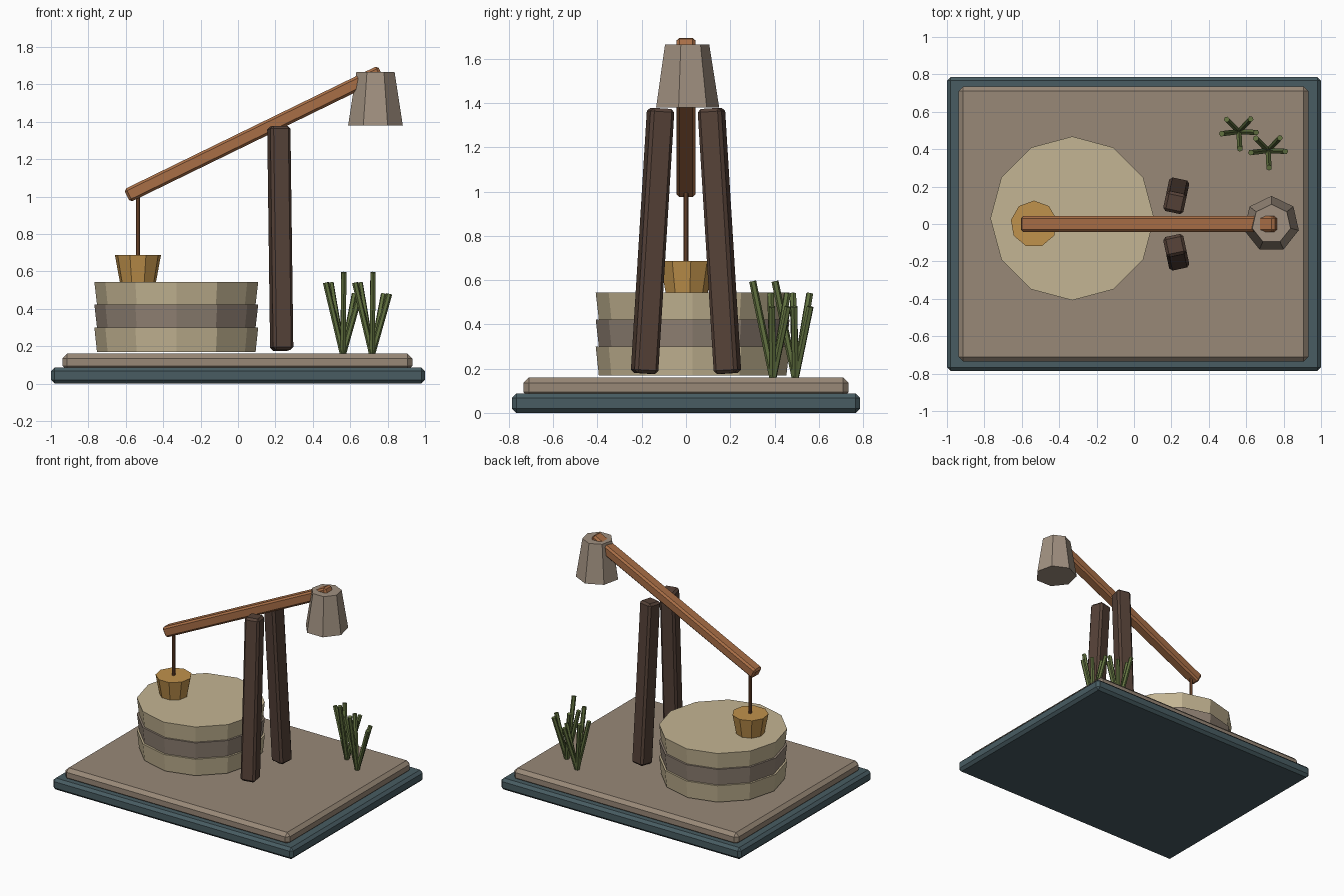
import bpy, math
from mathutils import Vector, Matrix

cube = bpy.data.objects.get("Cube")
if cube:
    bpy.data.objects.remove(cube, do_unlink=True)


def material(name, srgb):
    lin = [(c / 255 / 12.92) if c < 11 else ((c / 255 + 0.055) / 1.055) ** 2.4 for c in srgb]
    m = bpy.data.materials.new(name)
    m.use_nodes = True
    m.diffuse_color = (*lin, 1)
    m.node_tree.nodes["Principled BSDF"].inputs["Base Color"].default_value = (*lin, 1)
    return m


slate = material("slate", (72, 92, 98))
earth = material("earth", (152, 136, 119))
pale_stone = material("pale stone", (196, 181, 147))
dark_stone = material("dark stone", (147, 132, 118))
weight_stone = material("weight stone", (160, 144, 128))
brass_wood = material("golden wood", (192, 146, 76))
beam_wood = material("warm wood", (168, 110, 70))
dark_wood = material("dark wood", (86, 66, 56))
rope_brown = material("rope brown", (128, 82, 52))
reed_green = material("reed green", (98, 114, 64))


def finish(name, mat, bevel=0):
    ob = bpy.context.object
    ob.name = name
    ob.data.materials.append(mat)
    if bevel:
        mod = ob.modifiers.new("bevel", "BEVEL")
        mod.width = bevel
        mod.segments = 1
    return ob


def box(name, mat, size, loc, rot=None, bevel=0.015):
    """Bevelled box; size is baked into the mesh so the bevel stays even."""
    bpy.ops.mesh.primitive_cube_add(size=1)
    ob = finish(name, mat, bevel)
    ob.data.transform(Matrix.Diagonal((*size, 1)))
    ob.matrix_world = Matrix.Translation(loc) @ (rot or Matrix()).to_4x4()
    return ob


def drum(name, mat, sides, x, y, z0, z1, r0, r1):
    """Tapered drum with a corner pointing to +y."""
    bpy.ops.mesh.primitive_cone_add(vertices=sides, radius1=r0, radius2=r1, depth=z1 - z0,
                                    location=(x, y, (z0 + z1) / 2))
    return finish(name, mat)


def rod(name, mat, a, b, radius, sides=6):
    a, b = Vector(a), Vector(b)
    bpy.ops.mesh.primitive_cylinder_add(vertices=sides, radius=radius, depth=(b - a).length,
                                        location=(a + b) / 2)
    ob = finish(name, mat)
    ob.rotation_euler = (b - a).to_track_quat("Z", "Y").to_euler()
    return ob


# Stepped plinth
box("base_slab", slate, (2, 1.574, 0.087), (0, 0, 0.0435), bevel=0.02)
box("ground_slab", earth, (1.87, 1.47, 0.09), (-0.003, 0, 0.115), bevel=0.025)

# Well built of three flared courses
levels = [0.17, 0.30, 0.423, 0.543]
for i, mat in enumerate((pale_stone, dark_stone, pale_stone)):
    drum(f"well_course_{i + 1}", mat, 12, -0.33, 0.03, levels[i], levels[i + 1], 0.424, 0.438)

# Bucket on its rope
drum("bucket", brass_wood, 9, -0.535, 0, 0.50, 0.687, 0.09, 0.125)
rod("rope", rope_brown, (-0.535, 0, 0.68), (-0.535, 0, 1.03), 0.011, 8)

# Sweep beam and its counterweight
box("sweep_beam", beam_wood, (1.51, 0.086, 0.076), (0.085, 0, 1.335),
    Matrix.Rotation(math.radians(-26), 3, "Y"), 0.013)
drum("counterweight", weight_stone, 7, 0.735, 0, 1.38, 1.665, 0.15, 0.105)

# Pair of leaning, slightly turned posts
for side, label in ((1, "back"), (-1, "front")):
    turn = Matrix.Rotation(math.radians(-12 * side), 3, "Z")
    lean = Matrix.Rotation(math.radians(3.6 * side), 3, "X")
    box(f"{label}_post", dark_wood, (0.11, 0.11, 1.2), (0.226, 0.151 * side, 0.777),
        turn @ lean)

# Reed clumps: direction in degrees and tip height of each stalk
stalks = [(187, 0.54), (135, 0.54), (47, 0.48), (-3, 0.48), (273, 0.595)]
for clump, (x, y) in enumerate(((0.561, 0.494), (0.717, 0.393))):
    for i, (angle, top) in enumerate(stalks):
        a = math.radians(angle)
        tip = (x + 0.092 * math.cos(a), y + 0.092 * math.sin(a), top)
        rod(f"reed_{clump + 1}_{i + 1}", reed_green, (x, y, 0.155), tip, 0.016)
